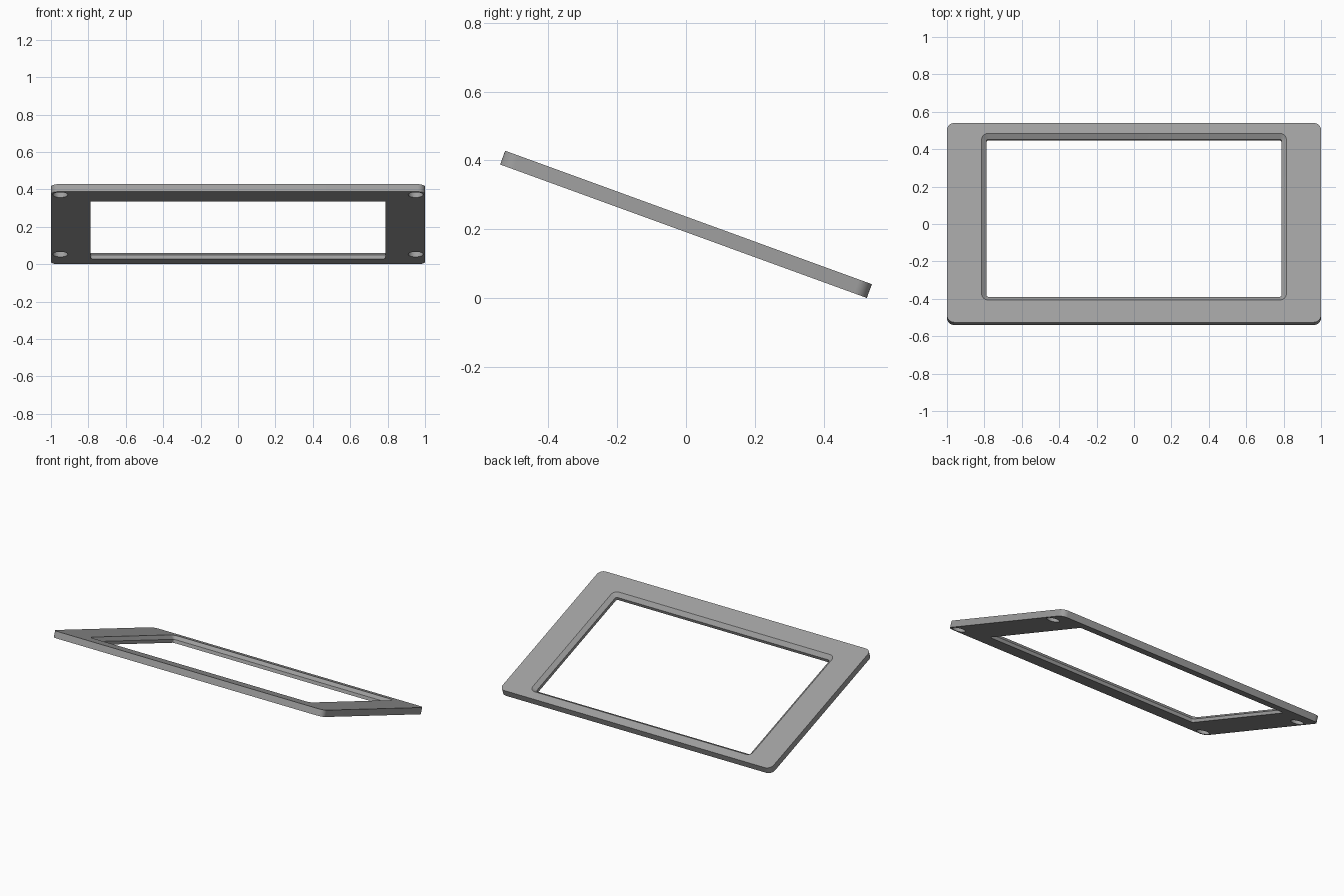
import bpy, bmesh, math
from mathutils import Matrix

if "Cube" in bpy.data.objects:
    bpy.data.objects.remove(bpy.data.objects["Cube"])

TILT = Matrix.Translation((0, 0, 0.214)) @ Matrix.Rotation(math.radians(-20), 4, 'X')
T = 0.0213          # half thickness
SEG = 8             # segments per rounded corner


def rounded_rect(bm, hx, hy, r, z, cy=0.0):
    """Ring of vertices around a rounded rectangle."""
    ring = []
    for k, (sx, sy) in enumerate([(1, 1), (-1, 1), (-1, -1), (1, -1)]):
        for i in range(SEG + 1):
            a = math.radians(90 * (k + i / SEG))
            ring.append(bm.verts.new((sx * (hx - r) + r * math.cos(a),
                                      cy + sy * (hy - r) + r * math.sin(a), z)))
    return ring


def make_object(name, bm):
    bmesh.ops.recalc_face_normals(bm, faces=bm.faces)
    mesh = bpy.data.meshes.new(name)
    bm.to_mesh(mesh)
    bm.free()
    obj = bpy.data.objects.new(name, mesh)
    bpy.context.collection.objects.link(obj)
    obj.matrix_world = TILT
    return obj


grey = bpy.data.materials.new("mid_grey")
grey.diffuse_color = (0.35, 0.35, 0.35, 1)
grey.use_nodes = True
grey.node_tree.nodes["Principled BSDF"].inputs["Base Color"].default_value = grey.diffuse_color

# Bezel frame: outer wall, top face, chamfered opening, inner wall, underside
bm = bmesh.new()
rings = [
    rounded_rect(bm, 1.0, 0.567, 0.04, -T),
    rounded_rect(bm, 1.0, 0.567, 0.04, T),
    rounded_rect(bm, 0.815, 0.474, 0.036, T, 0.034),
    rounded_rect(bm, 0.789, 0.448, 0.010, 0.0, 0.034),
    rounded_rect(bm, 0.789, 0.448, 0.010, -T, 0.034),
]
for a, b in zip(rings, rings[1:] + rings[:1]):
    n = len(a)
    for i in range(n):
        j = (i + 1) % n
        bm.faces.new((a[i], a[j], b[j], b[i]))
frame = make_object("bezel_frame", bm)
frame.data.materials.append(grey)

# Blind round pockets in the underside corners
bm = bmesh.new()
for x in (-0.95, 0.95):
    for y in (-0.517, 0.413):
        bmesh.ops.create_cone(bm, cap_ends=True, segments=32, radius1=0.04, radius2=0.04,
                              depth=0.06, matrix=Matrix.Translation((x, y, -T)))
cutter = make_object("pocket_cutter", bm)
cutter.data.materials.append(grey)
cutter.hide_render = True

cut = frame.modifiers.new("pockets", 'BOOLEAN')
cut.operation = 'DIFFERENCE'
cut.solver = 'EXACT'
cut.object = cutter
bpy.context.view_layer.objects.active = frame
frame.select_set(True)
bpy.ops.object.modifier_apply(modifier=cut.name)
bpy.data.objects.remove(cutter)

bpy.ops.object.shade_smooth_by_angle(angle=math.radians(30))
